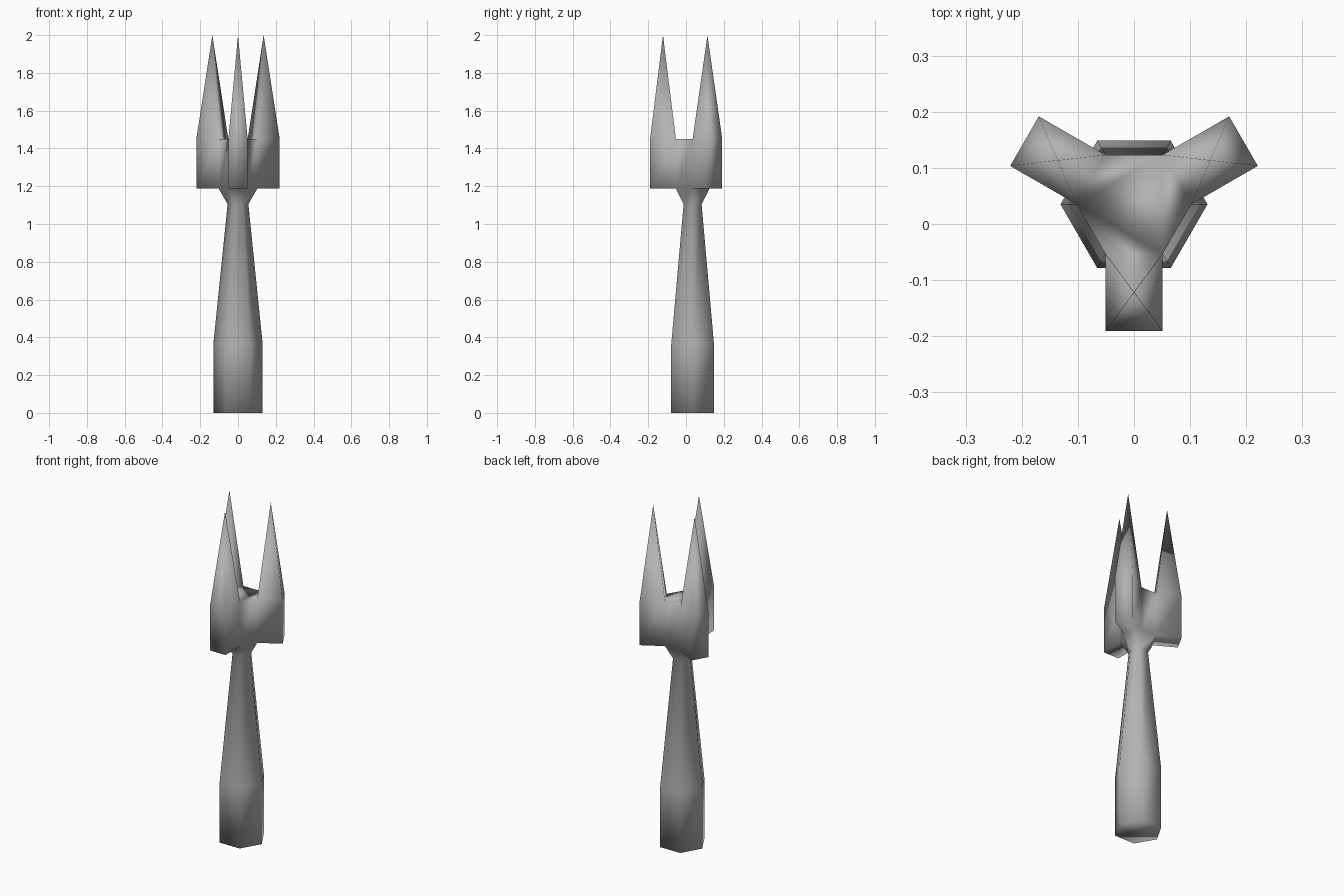
import bpy, bmesh
from math import cos, sin, radians

if "Cube" in bpy.data.objects:
    bpy.data.objects.remove(bpy.data.objects["Cube"])

CENTRE_Y = 0.035
# hexagon rings of handle, neck and head: (radius, height)
PROFILE = [(0.131, 0), (0.131, 0.36), (0.055, 1.105), (0.102, 1.187), (0.102, 1.45)]
ARM_LENGTH = 0.137
TIP_Z = 2.0

bm = bmesh.new()


def hex_ring(radius, z):
    return [bm.verts.new((radius * cos(radians(60 * i)),
                          CENTRE_Y + radius * sin(radians(60 * i)), z))
            for i in range(6)]


# handle, neck and head core
rings = [hex_ring(r, z) for r, z in PROFILE]
bm.faces.new(rings[0][::-1])
bm.faces.new(rings[-1])
sides = []
for low, high in zip(rings, rings[1:]):
    sides = [bm.faces.new((low[i], low[(i + 1) % 6], high[(i + 1) % 6], high[i]))
             for i in range(6)]
bm.normal_update()

# three arms pulled out of alternate head sides
ends = bmesh.ops.extrude_discrete_faces(bm, faces=sides[::2])["faces"]
for face in ends:
    face.normal_update()
    bmesh.ops.translate(bm, verts=face.verts, vec=face.normal * ARM_LENGTH)
bm.normal_update()

# a pointed tine on top of each arm
arm_tops = [f for end in ends for e in end.edges for f in e.link_faces
            if f not in ends and f.normal.z > 0.9]
for v in bmesh.ops.poke(bm, faces=arm_tops)["verts"]:
    v.co.z = TIP_Z

bmesh.ops.recalc_face_normals(bm, faces=bm.faces)
for f in bm.faces:
    f.smooth = True

mesh = bpy.data.meshes.new("three_pronged_fork")
bm.to_mesh(mesh)
bm.free()
fork = bpy.data.objects.new("three_pronged_fork", mesh)
bpy.context.collection.objects.link(fork)

# dark grey metal
metal = bpy.data.materials.new("dark_grey")
metal.diffuse_color = (0.45, 0.45, 0.45, 1)
metal.use_nodes = True
metal.node_tree.nodes["Principled BSDF"].inputs["Base Color"].default_value = metal.diffuse_color
mesh.materials.append(metal)
